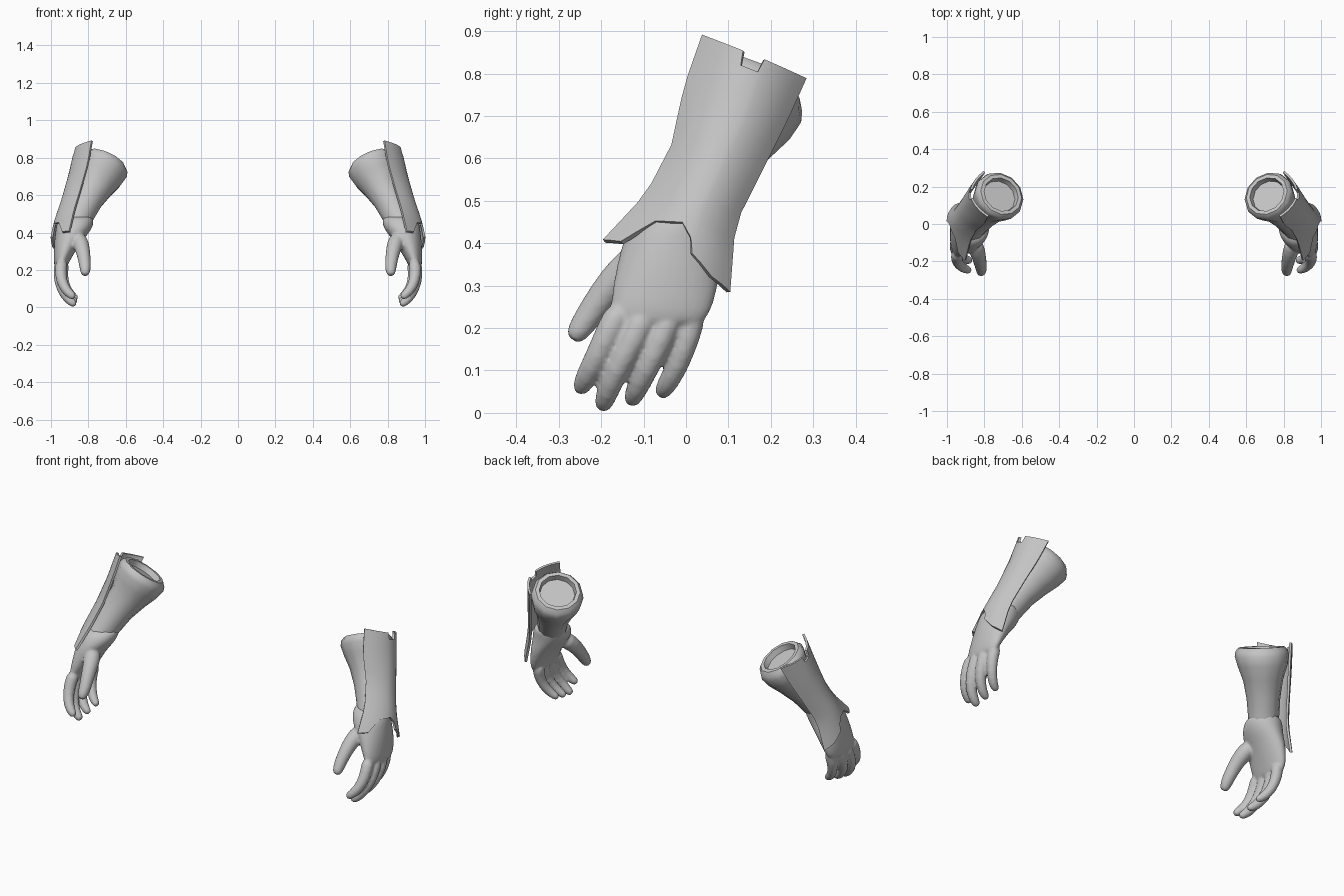
import bpy, bmesh, math
from mathutils import Vector

if "Cube" in bpy.data.objects:
    bpy.data.objects.remove(bpy.data.objects["Cube"])

grey = bpy.data.materials.new("plain_grey")
grey.diffuse_color = (0.55, 0.55, 0.55, 1)
grey.use_nodes = True
grey.node_tree.nodes["Principled BSDF"].inputs["Base Color"].default_value = grey.diffuse_color


def make_object(name, bm):
    bmesh.ops.recalc_face_normals(bm, faces=bm.faces)
    mesh = bpy.data.meshes.new(name)
    bm.to_mesh(mesh)
    bm.free()
    mesh.materials.append(grey)
    ob = bpy.data.objects.new(name, mesh)
    bpy.context.collection.objects.link(ob)
    bpy.ops.object.select_all(action='DESELECT')
    bpy.context.view_layer.objects.active = ob
    ob.select_set(True)
    return ob


def loft(bm, rings, sides):
    """Skin a closed tube through rings of (centre, radius u, radius v, normal)."""
    loops = []
    for c, ru, rv, n in rings:
        n = Vector(n).normalized()
        u = (Vector((1, 0, 0)) - n * n.x).normalized()
        v = n.cross(u)
        loops.append([bm.verts.new(Vector(c) + u * ru * math.cos(a) + v * rv * math.sin(a))
                      for a in (2 * math.pi * i / sides for i in range(sides))])
    for a, b in zip(loops, loops[1:]):
        for i in range(sides):
            j = (i + 1) % sides
            bm.faces.new((a[i], a[j], b[j], b[i]))
    bm.faces.new(loops[0])
    bm.faces.new(loops[-1])


def finger(bm, path):
    """Tapered round tube along (x, y, z, radius) points with a rounded tip."""
    pts = [Vector(p[:3]) for p in path]
    rings = []
    for i, p in enumerate(path):
        t = pts[min(i + 1, len(pts) - 1)] - pts[max(i - 1, 0)]
        rings.append((pts[i], p[3], p[3], t))
    t = (pts[-1] - pts[-2]).normalized()
    r = path[-1][3]
    rings.append((pts[-1] + t * r * 0.7, r * 0.6, r * 0.6, t))
    loft(bm, rings, 10)


def lerp_table(table, s):
    for (a, p), (b, q) in zip(table, table[1:]):
        if s <= b:
            return p + (q - p) * (s - a) / (b - a)
    return table[-1][1]


# Hand: palm with cuff, thumb and four fingers, fused into one smooth skin
bm = bmesh.new()
palm = [(.95, -.06, .20, .028, .10), (.945, -.06, .24, .042, .122), (.93, -.05, .29, .056, .127),
        (.91, -.04, .35, .074, .125), (.885, -.035, .40, .093, .118), (.872, -.025, .44, .102, .11),
        (.865, -.01, .475, .095, .10), (.86, 0, .49, .07, .08)]
loft(bm, [((x, y, z), rx, ry, (0, 0, 1)) for x, y, z, rx, ry in palm], 16)
digits = [
    # thumb
    [(.86, -.09, .38, .05), (.835, -.15, .33, .045), (.825, -.195, .28, .038),
     (.816, -.235, .22, .034), (.817, -.258, .187, .028)],
    # index
    [(.94, -.15, .25, .037), (.95, -.178, .20, .034), (.942, -.21, .13, .031),
     (.915, -.235, .085, .028), (.885, -.247, .06, .023)],
    # middle
    [(.95, -.09, .25, .039), (.957, -.125, .17, .034), (.945, -.165, .10, .031),
     (.91, -.187, .045, .028), (.88, -.195, .02, .023)],
    # ring
    [(.945, -.03, .25, .039), (.955, -.06, .17, .033), (.94, -.095, .10, .030),
     (.905, -.118, .052, .027), (.875, -.127, .032, .022)],
    # little
    [(.93, .02, .25, .037), (.942, .005, .18, .031), (.925, -.02, .11, .028),
     (.895, -.045, .067, .026), (.87, -.055, .05, .021)],
]
for d in digits:
    finger(bm, d)
hand = make_object("hands", bm)
hand.modifiers.new("round", 'SUBSURF').levels = 1
hand.modifiers["round"].render_levels = 1
fuse = hand.modifiers.new("fuse", 'REMESH')
fuse.mode = 'VOXEL'
fuse.voxel_size = 0.007
fuse.use_smooth_shade = True
relax = hand.modifiers.new("relax", 'SMOOTH')
relax.factor = 0.5
relax.iterations = 4

# Forearm: flares from the wrist to a rimmed, recessed open end
bm = bmesh.new()
axis = (-.37, .40, .84)
arm = [(.868, -.02, .45, .075), (.845, .015, .50, .08), (.81, .055, .57, .086), (.77, .10, .64, .102),
       (.742, .13, .70, .127), (.722, .147, .745, .138), (.716, .153, .768, .134),
       (.71, .158, .785, .118), (.71, .158, .785, .098), (.722, .146, .758, .092)]
loft(bm, [((x, y, z), r, r, axis) for x, y, z, r in arm], 12)
forearm = make_object("forearms", bm)
bpy.ops.object.shade_smooth_by_angle(angle=math.radians(40))

# Gauntlet plate: rows of front edge, outer ridge and back edge, top to bottom
rows = [((.78, .042, .89), (.87, .16, .843), (.80, .28, .79)),
        ((.80, .00, .77), (.90, .115, .71), (.83, .235, .69)),
        ((.84, -.03, .63), (.935, .06, .585), (.87, .18, .58)),
        ((.875, -.09, .515), (.972, .01, .475), (.915, .112, .445)),
        ((.90, -.193, .405), (1.0, -.03, .37), (.955, .10, .285))]
top_cut = [(0, 0), (.40, 0), (.42, .06), (.58, .06), (.60, 0), (1, 0)]
low_cut = [(0, 1), (.12, 1), (.17, .94), (.25, .86), (.47, .82), (.59, .88), (.63, .95), (.82, 1), (1, 1)]
columns = [0, .06, .12, .17, .25, .33, .40, .42, .47, .53, .58, .60, .63, .72, .82, .91, 1]
STEPS = 10


def plate_point(s, t):
    k = min(int(t * 4), 3)
    f, m, b = (Vector(p).lerp(Vector(q), t * 4 - k) for p, q in zip(rows[k], rows[k + 1]))
    return f * (2 * s - 1) * (s - 1) + m * 4 * s * (1 - s) + b * s * (2 * s - 1)


bm = bmesh.new()
grid = []
for s in columns:
    t0, t1 = lerp_table(top_cut, s), lerp_table(low_cut, s)
    grid.append([bm.verts.new(plate_point(s, t0 + (t1 - t0) * i / STEPS)) for i in range(STEPS + 1)])
for a, b in zip(grid, grid[1:]):
    for i in range(STEPS):
        bm.faces.new((a[i], b[i], b[i + 1], a[i + 1]))
plate = make_object("gauntlet_plates", bm)
shell = plate.modifiers.new("shell", 'SOLIDIFY')
shell.thickness = 0.012
shell.offset = 0
bpy.ops.object.modifier_apply(modifier="shell")
bpy.ops.object.shade_smooth_by_angle(angle=math.radians(40))

# Matching arm on the other side
for ob in (hand, forearm, plate):
    mirror = ob.modifiers.new("other_side", 'MIRROR')
    mirror.use_mirror_merge = False
